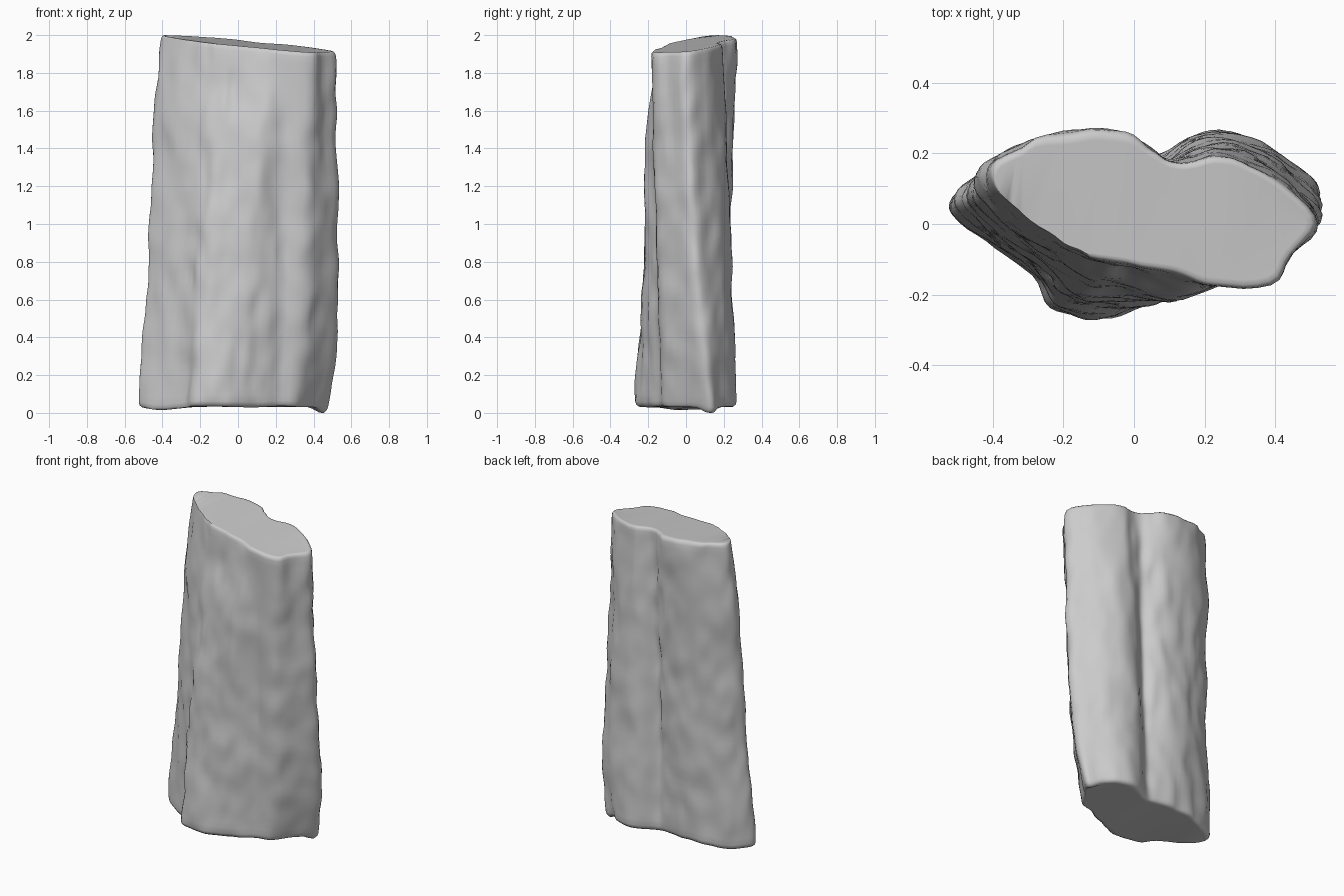
import bpy, bmesh, math
from mathutils import Vector, noise

if "Cube" in bpy.data.objects:
    bpy.data.objects.remove(bpy.data.objects["Cube"])

# Matching outlines of the rock pillar at the bottom, middle and top (counter-clockwise from right tip)
LOW = [(.52,.13),(.455,.18),(.35,.245),(.24,.265),(.15,.245),(.06,.185),(0,.19),(-.08,.21),
       (-.2,.215),(-.32,.19),(-.42,.15),(-.5,.1),(-.53,.05),(-.49,0),(-.4,-.07),(-.29,-.15),
       (-.24,-.24),(-.16,-.265),(-.06,-.265),(.02,-.24),(.1,-.19),(.21,-.15),(.33,-.095),(.45,.03)]
MID = [(.525,.04),(.46,.13),(.36,.2),(.25,.235),(.16,.22),(.08,.17),(.03,.2),(-.05,.235),
       (-.15,.24),(-.26,.225),(-.36,.19),(-.43,.14),(-.462,.08),(-.43,.03),(-.34,-.05),(-.24,-.125),
       (-.19,-.17),(-.12,-.2),(-.03,-.205),(.05,-.21),(.13,-.195),(.24,-.165),(.37,-.145),(.46,-.05)]
TOP = [(.52,0),(.44,.09),(.36,.15),(.25,.195),(.17,.175),(.1,.175),(.05,.215),(-.02,.255),
       (-.12,.265),(-.22,.255),(-.32,.22),(-.4,.17),(-.395,.11),(-.35,.06),(-.27,-.01),(-.2,-.06),
       (-.15,-.08),(-.08,-.105),(0,-.115),(.07,-.125),(.14,-.145),(.23,-.18),(.38,-.17),(.45,-.09)]
N, SUB, ROWS = len(LOW), 4, 50


def smooth_loop(pts):
    """Closed Catmull-Rom curve through the outline."""
    out = []
    for i in range(N):
        a, b, c, d = (Vector(pts[(i + k) % N]) for k in (-1, 0, 1, 2))
        for s in range(SUB):
            t = s / SUB
            out.append(b + (c - a) * (t / 2) + (a * 2 - b * 5 + c * 4 - d) * (t * t / 2)
                       + (b * 3 - a - c * 3 + d) * (t ** 3 / 2))
    return out


def bump(v, centre, width):
    return math.exp(-((v - centre) / width) ** 2)


loops = [smooth_loop(p) for p in (LOW, MID, TOP)]


def surface_point(i, t, shrink=0.0):
    """Point of the pillar side; t runs 0 (foot) to 1 (top), shrink insets it for the rim."""
    u = t * 2
    w = ((u - 1) * (u - 2) / 2, u * (2 - u), u * (u - 1) / 2)
    p = sum((l[i] * k for l, k in zip(loops, w)), Vector((0, 0)))
    # undercut foot on the right, swelling on the upper left and upper front
    p.x -= .045 * max(0, 1 - t / .15) * min(1, max(0, (p.x - .3) / .12))
    p.x -= .025 * bump(t, .8, .12) * min(1, max(0, (-.2 - p.x) / .15))
    if p.y < 0:
        p.y -= .035 * bump(t, .75, .14) * bump(p.x, .1, .12)
        # vertical cracks on the front
        p.y += .02 * bump(t, .87, .06) * bump(p.x, -.03, .03)
        p.y += .012 * bump(t, .5, .4) * bump(p.x, .24, .03)
    # weathering: long vertical flutes plus small lumps
    n = p.normalized()
    q = Vector((p.x * 7, p.y * 7, t * 5))
    r = Vector((p.x * 14, p.y * 14, t * 14))
    p += n * (.014 * noise.noise(q) + .012 * noise.noise(r))
    # slanted top and broken bottom corners
    low = .037 - .034 * math.exp(-((p.x - .46) ** 2 + (p.y - .14) ** 2) / .003)
    low -= .015 * bump(p.x, -.42, .12)
    low += .006 * noise.noise(Vector((p.x * 6, p.y * 6, 9)))
    high = 1.957 - .078 * p.x + .085 * p.y
    z = low + (high - low) * t
    # inset towards the spine of the section
    c = Vector((max(-.3, min(.3, p.x)), .02))
    p += (c - p) * shrink
    return Vector((p.x, p.y, z))


# Loft the sides with softened rims, then cap both ends
bm = bmesh.new()
levels = [(0, .15), (0, .08), (.006, .02)]
levels += [(.015 + .972 * k / ROWS, 0) for k in range(ROWS + 1)]
levels += [(.995, .015), (1, .06), (1, .13)]
count = N * SUB
rings = [[bm.verts.new(surface_point(i, t, s)) for i in range(count)] for t, s in levels]
for a, b in zip(rings, rings[1:]):
    for i in range(count):
        j = (i + 1) % count
        bm.faces.new((a[i], a[j], b[j], b[i]))
bm.faces.new(rings[0][::-1])
bm.faces.new(rings[-1])
bmesh.ops.triangulate(bm, faces=[f for f in bm.faces if len(f.verts) > 4])
bmesh.ops.recalc_face_normals(bm, faces=bm.faces)

# Stand on the ground
lowest = min(v.co.z for v in bm.verts)
for v in bm.verts:
    v.co.z -= lowest

mesh = bpy.data.meshes.new("rock_pillar")
bm.to_mesh(mesh)
bm.free()
rock = bpy.data.objects.new("rock_pillar", mesh)
bpy.context.collection.objects.link(rock)
bpy.context.view_layer.objects.active = rock
rock.select_set(True)
bpy.ops.object.shade_smooth_by_angle(angle=math.radians(60))
